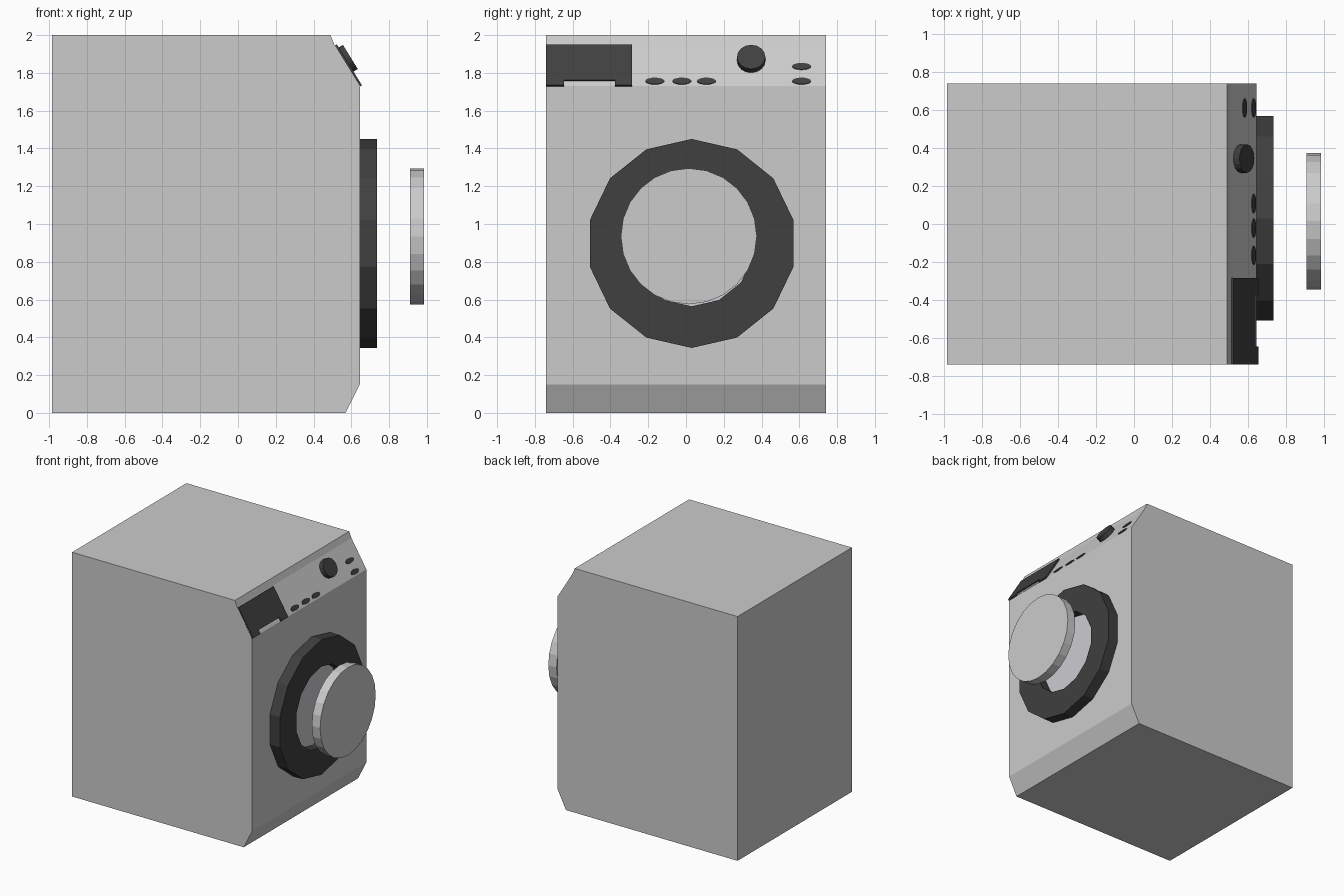
import bpy, bmesh
from math import sin, cos, tau
from mathutils import Matrix, Vector

if "Cube" in bpy.data.objects:
    bpy.data.objects.remove(bpy.data.objects["Cube"])


def material(name, r, g, b):
    m = bpy.data.materials.new(name)
    m.diffuse_color = (r, g, b, 1)
    m.use_nodes = True
    m.node_tree.nodes["Principled BSDF"].inputs["Base Color"].default_value = m.diffuse_color
    return m


black = material("black_plastic", 0.05, 0.05, 0.05)
pale = material("pale_plastic", 0.95, 0.95, 0.95)
smoked = material("smoked_grey", 0.6, 0.6, 0.64)


def finish(name, bm, mat):
    bmesh.ops.recalc_face_normals(bm, faces=bm.faces)
    mesh = bpy.data.meshes.new(name)
    bm.to_mesh(mesh)
    bm.free()
    ob = bpy.data.objects.new(name, mesh)
    bpy.context.collection.objects.link(ob)
    if mat:
        mesh.materials.append(mat)
    return ob


def prism(name, pts, low, high, frame, mat=None):
    """Outline in the frame's local XY, extruded along its Z from low to high."""
    bm = bmesh.new()
    face = bm.faces.new([bm.verts.new((u, v, low)) for u, v in pts])
    ext = bmesh.ops.extrude_face_region(bm, geom=[face])
    verts = [e for e in ext["geom"] if isinstance(e, bmesh.types.BMVert)]
    bmesh.ops.translate(bm, vec=(0, 0, high - low), verts=verts)
    bm.transform(frame)
    return finish(name, bm, mat)


def ellipse(cu, cv, ru, rv, n):
    return [(cu + ru * sin(tau * i / n), cv + rv * cos(tau * i / n)) for i in range(n)]


def frame(u, v, n, origin):
    m = Matrix((u, v, n)).transposed().to_4x4()
    m.translation = origin
    return m


X, Y, Z = Vector((1, 0, 0)), Vector((0, 1, 0)), Vector((0, 0, 1))
side = frame(X, Z, -Y, (0, 0, 0))       # local XY = world XZ
door = frame(Y, Z, X, (0, 0, 0))        # local XY = world YZ
slope = Vector((-0.135, 0, 0.22)).normalized()
panel = frame(Y, slope, Y.cross(slope), (0.645, 0, 1.73))  # sloped control panel

# Cabinet with sloped panel and chamfered toe
prism("cabinet", [(-0.985, 0), (0.57, 0), (0.645, 0.15), (0.645, 1.73),
                  (0.51, 1.95), (0.49, 2), (-0.985, 2)], -0.74, 0.74, side)

# Door ring, 14-sided with an open centre
bm = bmesh.new()
loops = []
for r, x in [(0.553, 0.645), (0.553, 0.735), (0.333, 0.735), (0.333, 0.645)]:
    loops.append([bm.verts.new((x, y, z)) for y, z in ellipse(0.03, 0.897, r, r, 14)])
for k in range(4):
    a, b = loops[k], loops[(k + 1) % 4]
    for i in range(14):
        j = (i + 1) % 14
        bm.faces.new((a[i], a[j], b[j], b[i]))
finish("door_ring", bm, black)

# Plate behind the ring opening, and the detached door disc
prism("door_window", ellipse(0.03, 0.897, 0.333, 0.333, 14), 0.64, 0.655, door, smoked)
prism("door_disc", ellipse(0.015, 0.935, 0.36, 0.36, 24), 0.91, 0.985, door, pale)

# Detergent drawer with a grip notch
prism("drawer", [(-0.74, -0.002), (-0.645, -0.002), (-0.645, 0.03), (-0.375, 0.03),
                 (-0.375, -0.002), (-0.285, -0.002), (-0.285, 0.252), (-0.74, 0.252)],
      -0.004, 0.012, panel, black)
prism("drawer_grip", [(-0.645, 0), (-0.375, 0), (-0.375, 0.03), (-0.645, 0.03)],
      -0.004, 0.002, panel, pale)

# Program knob
prism("knob", ellipse(0.345, 0.158, 0.075, 0.075, 16), -0.004, 0.038, panel, black)

# Oval buttons
for i, (y, s) in enumerate([(-0.165, 0.03), (-0.022, 0.03), (0.108, 0.03),
                            (0.612, 0.03), (0.612, 0.121)]):
    prism(f"button_{i + 1}", ellipse(y, s, 0.05, 0.02, 16), -0.004, 0.005, panel, black)
